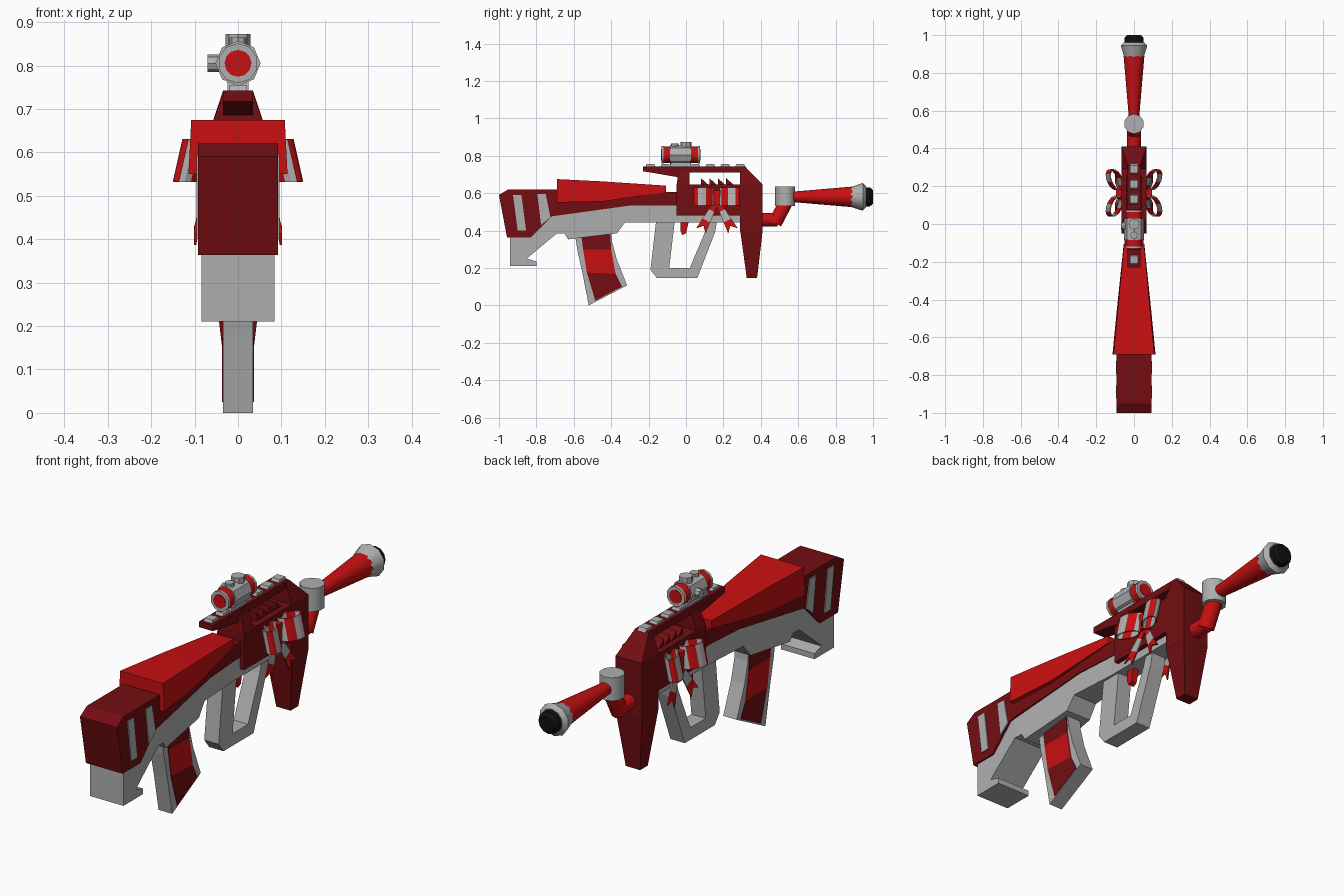
import bpy, bmesh, math
from mathutils import Vector

if "Cube" in bpy.data.objects:
    bpy.data.objects.remove(bpy.data.objects["Cube"])


def material(name, rgb):
    m = bpy.data.materials.new(name)
    m.use_nodes = True
    m.diffuse_color = (*rgb, 1)
    m.node_tree.nodes["Principled BSDF"].inputs["Base Color"].default_value = (*rgb, 1)
    return m


DARK = material("dark red", (0.17, 0.004, 0.006))
RED = material("bright red", (0.58, 0.005, 0.006))
GREY = material("light grey", (0.43, 0.43, 0.43))
BLACK = material("black", (0.005, 0.005, 0.005))


def finish(name, bm, mats, smooth=False):
    bmesh.ops.recalc_face_normals(bm, faces=bm.faces)
    me = bpy.data.meshes.new(name)
    bm.to_mesh(me)
    bm.free()
    for m in mats:
        me.materials.append(m)
    if smooth:
        for p in me.polygons:
            p.use_smooth = True
        me.set_sharp_from_angle(angle=math.radians(40))
    ob = bpy.data.objects.new(name, me)
    bpy.context.collection.objects.link(ob)
    return ob


def prism(name, pts, half, mat, cuts=()):
    """Side outline (y, z) extruded across x; half is a number or f(y, z)."""
    width = half if callable(half) else lambda y, z: half
    bm = bmesh.new()
    sides = [[bm.verts.new((s, y, z)) for y, z in pts] for s in (-1, 1)]
    for loop in sides:
        bm.faces.new(loop)
    n = len(pts)
    for i in range(n):
        j = (i + 1) % n
        bm.faces.new((sides[0][i], sides[0][j], sides[1][j], sides[1][i]))
    for y in cuts:
        bmesh.ops.bisect_plane(bm, geom=bm.verts[:] + bm.edges[:] + bm.faces[:],
                               plane_co=(0, y, 0), plane_no=(0, 1, 0))
    for v in bm.verts:
        v.co.x *= width(v.co.y, v.co.z)
    return finish(name, bm, [mat])


def tube(name, a, b, r0, r1, mat, sides=12):
    a, b = Vector(a), Vector(b)
    bm = bmesh.new()
    bmesh.ops.create_cone(bm, cap_ends=True, segments=sides, radius1=r0, radius2=r1,
                          depth=(b - a).length)
    bmesh.ops.rotate(bm, verts=bm.verts, cent=(0, 0, 0),
                     matrix=Vector((0, 0, 1)).rotation_difference(b - a).to_matrix())
    bmesh.ops.translate(bm, verts=bm.verts, vec=(a + b) / 2)
    return finish(name, bm, [mat], smooth=True)


def box(name, x, y, z, mat):
    bm = bmesh.new()
    bmesh.ops.create_cube(bm, size=1)
    for v in bm.verts:
        v.co = [r[0] if c < 0 else r[1] for c, r in zip(v.co, (x, y, z))]
    return finish(name, bm, [mat])


def ribbon(name, rows, stripe):
    """Thin striped strip through rows of points."""
    bm = bmesh.new()
    grid = [[bm.verts.new(p) for p in row] for row in rows]
    for i in range(len(grid) - 1):
        for k in range(len(grid[i]) - 1):
            f = bm.faces.new((grid[i][k], grid[i][k + 1], grid[i + 1][k + 1], grid[i + 1][k]))
            f.material_index = (i // stripe) % 2
    ob = finish(name, bm, [RED, GREY])
    mod = ob.modifiers.new("thickness", "SOLIDIFY")
    mod.thickness = 0.006
    mod.offset = 0


def taper(back, front):
    def f(y, z):
        t = min(max((y + 0.69) / 0.59, 0), 1)
        return back + (front - back) * t
    return f


# Stock shell, cheek rest and grey lower body
prism("stock_shell", [(-1, .59), (-.95, .62), (-.69, .62), (-.1, .605), (-.03, .605), (-.03, .535),
                      (-.29, .535), (-.717, .476), (-.83, .364), (-.957, .364)],
      taper(.092, .05), DARK, cuts=(-.69, -.1))
prism("lower_body", [(-.94, .38), (-.94, .21), (-.8, .21), (-.8, .235), (-.85, .25), (-.84, .26),
                     (-.69, .385), (-.65, .385), (-.63, .353), (-.37, .385), (-.325, .444),
                     (.3, .444), (.3, .5), (-.05, .55), (-.29, .55), (-.7, .49), (-.83, .38)],
      taper(.084, .046), GREY, cuts=(-.69, -.1))
prism("cheek_rest", [(-.69, .675), (-.45, .663), (-.107, .64), (-.107, .605), (-.45, .555), (-.69, .55)],
      lambda y, z: .108 - .097 * (y + .69) + .05 * (.67 - z), RED, cuts=(-.45,))

# Slanted vents, thin plates on both sides of the stock
for name, pts in (("rear_vent", [(-.925, .59), (-.88, .59), (-.855, .4), (-.9, .4)]),
                  ("front_vent", [(-.795, .595), (-.75, .595), (-.725, .47), (-.775, .43)])):
    prism(name, pts, .096, GREY)

# Receiver, top rail and front foregrip
prism("receiver", [(-.05, .647), (.41, .647), (.41, .395), (.29, .395), (.29, .48), (-.05, .48)], .066, DARK)


def upper(y, z):
    return .066 - .032 * min(max((z - .647) / .09, 0), 1)


prism("rear_post", [(-.05, .647), (.02, .647), (.02, .715), (-.04, .715)], upper, DARK)
prism("front_post", [(.29, .647), (.41, .647), (.315, .743), (.29, .743)], upper, DARK)
prism("top_rail", [(-.23, .743), (.3, .743), (.3, .71), (-.02, .71), (-.04, .685), (-.23, .717)], .034, DARK)
prism("foregrip", [(.29, .4), (.41, .4), (.38, .145), (.325, .145)],
      lambda y, z: .036 + .03 * (z - .145) / .255, DARK)
for i in range(4):
    y = .08 + i * .045
    prism("receiver_ridge", [(y, .64), (y + .045, .64), (y, .68)], .04, DARK)
for i in range(7):
    y = .29 - .08 * i
    prism("rail_tooth", [(y - .028, .74), (y + .028, .74), (y + .02, .755), (y - .02, .755)], .02, GREY)

# Grip with guard, and trigger
prism("grip_guard", [(-.16, .45), (-.19, .19), (-.155, .145), (.06, .145), (.155, .39), (.165, .45),
                     (.12, .45), (.105, .4), (.02, .2), (-.09, .2), (-.06, .45)], .036, GREY)
prism("trigger", [(-.03, .45), (.015, .45), (0, .385), (-.02, .375), (-.03, .4)], .014, RED)

# Curved magazine with banded panels
prism("magazine", [(-.595, .39), (-.58, .29), (-.555, .18), (-.52, 0), (-.315, .107), (-.37, .245),
                   (-.395, .34), (-.4, .4)], .034, GREY)
left = [(-.56, .375), (-.55, .3), (-.53, .175), (-.485, .025)]
right = [(-.405, .38), (-.4, .3), (-.377, .17), (-.342, .1)]
for i, mat in enumerate((DARK, RED, DARK)):
    prism("magazine_panel", [left[i], right[i], right[i + 1], left[i + 1]], .037, mat)

# Elbow pipe, collar, flared barrel and muzzle
tube("pipe", (0, .39, .457), (0, .49, .457), .036, .036, RED)
tube("elbow", (0, .475, .44), (0, .54, .56), .038, .036, RED)
tube("collar", (0, .53, .53), (0, .53, .635), .053, .053, GREY, 10)
tube("barrel", (0, .56, .58), (0, .89, .58), .027, .055, RED)
tube("muzzle_bell", (0, .88, .58), (0, .945, .58), .053, .074, GREY, 10)
tube("muzzle_lip", (0, .945, .58), (0, .962, .58), .074, .056, GREY, 10)
tube("muzzle_plug", (0, .955, .58), (0, .985, .58), .052, .05, BLACK)
tube("muzzle_cap", (0, .985, .58), (0, 1, .58), .05, .036, BLACK)

# Scope with rims, lenses, knobs and mount
Z = .805
tube("scope_body", (0, -.085, Z), (0, .028, Z), .052, .052, GREY, 8)
tube("scope_sleeve", (0, -.125, Z), (0, .068, Z), .045, .045, RED, 10)
for s in (-1, 1):
    def along(d):
        return (0, -.028 + s * d, Z)
    tube("scope_rim", along(.092), along(.103), .046, .046, GREY, 10)
    tube("scope_lens", along(.1), along(.106), .031, .031, RED)
tube("large_knob", (0, 0, .84), (0, 0, .873), .029, .029, GREY, 8)
tube("small_knob", (0, -.06, .84), (0, -.06, .865), .02, .02, GREY, 8)
tube("side_knob", (-.04, -.01, Z), (-.07, -.01, Z), .02, .02, GREY, 8)
prism("scope_mount", [(-.085, .74), (.03, .74), (.02, .775), (-.075, .775)], .024, GREY)

# Striped bows on both sides
for side in (-1, 1):
    for end in (-1, 1):
        rows = []
        for i in range(17):
            t = 2 * math.pi * i / 16 + math.pi
            u, v = .056 * math.cos(t), .028 * math.sin(t)
            a = math.radians(22)
            x = .102 + u * math.sin(a) + v * math.cos(a)
            y = .165 + end * (.07 + u * math.cos(a) - v * math.sin(a))
            rows.append([(side * (x + .012), y, .532), (side * (x - .01), y, .63)])
        ribbon("bow_loop", rows, 2)
        # Forked tail
        rows = []
        for i in range(7):
            t = i / 6
            c = Vector((side * (.074 + .025 * t), .165 + end * .085 * t, .56 - .16 * t))
            w = Vector((0, .88, end * .47)) * (.012 + .016 * t)
            notch = Vector((0, -end * .014, .026)) if i == 6 else Vector()
            rows.append([c - w, c + notch, c + w])
        ribbon("bow_tail", rows, 2)
    box("bow_knot", sorted((side * .064, side * .095)), (.145, .185), (.54, .615), RED)
